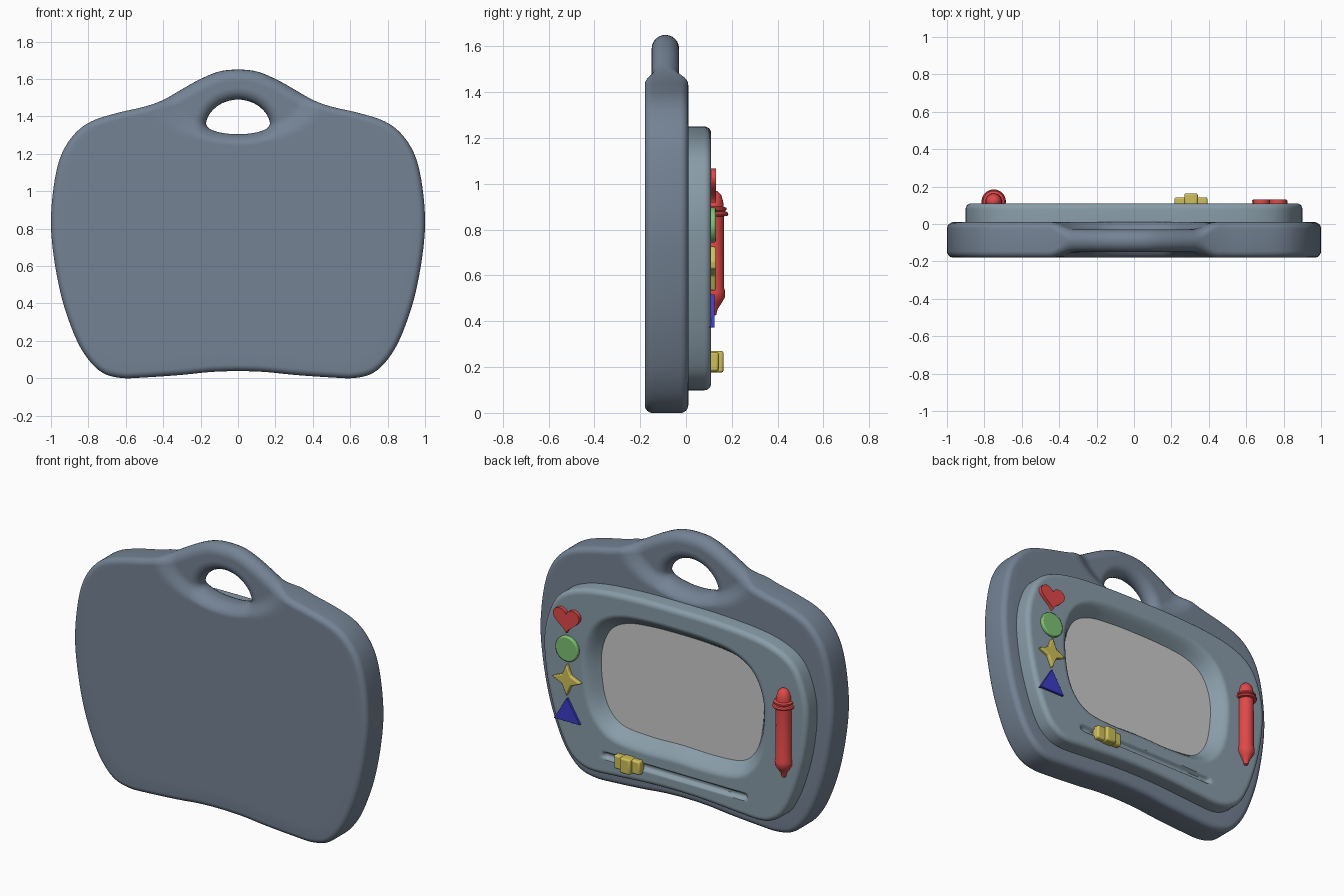
import bpy, bmesh, math
from mathutils import Vector
from math import sin, cos, pi

if "Cube" in bpy.data.objects:
    bpy.data.objects.remove(bpy.data.objects["Cube"])


def paint(ob, rgb):
    m = bpy.data.materials.new(ob.name)
    m.diffuse_color = (*rgb, 1)
    m.use_nodes = True
    m.node_tree.nodes["Principled BSDF"].inputs["Base Color"].default_value = m.diffuse_color
    ob.data.materials.append(m)


def finish(name, bm, rgb=None, angle=40):
    bmesh.ops.remove_doubles(bm, verts=bm.verts, dist=1e-5)
    bmesh.ops.recalc_face_normals(bm, faces=bm.faces)
    me = bpy.data.meshes.new(name)
    bm.to_mesh(me)
    bm.free()
    ob = bpy.data.objects.new(name, me)
    bpy.context.collection.objects.link(ob)
    bpy.ops.object.select_all(action='DESELECT')
    ob.select_set(True)
    bpy.context.view_layer.objects.active = ob
    bpy.ops.object.shade_smooth_by_angle(angle=math.radians(angle))
    if rgb:
        paint(ob, rgb)
    return ob


def smooth_loop(half, k=6):
    """Mirror a right-half outline (top to bottom) and spline it closed."""
    p = [Vector(q) for q in half + [(-x, z) for x, z in half[-2:0:-1]]]
    n, out = len(p), []
    for i in range(n):
        a, b, c, d = (p[(i + j) % n] for j in (-1, 0, 1, 2))
        for s in range(k):
            t = s / k
            out.append(0.5 * (2 * b + (c - a) * t + (2 * a - 5 * b + 4 * c - d) * t * t
                              + (3 * b - a - 3 * c + d) * t ** 3))
    return out


def match(loop, ref, centre):
    """Resample loop so its points lie on the rays from centre to ref."""
    c, out = Vector(centre), []
    for q in ref:
        d = q - c
        for i, a in enumerate(loop):
            e = loop[i - 1] - a
            den = d.x * e.y - d.y * e.x
            if abs(den) < 1e-12:
                continue
            f = a - c
            t = (f.x * e.y - f.y * e.x) / den
            u = (f.x * d.y - f.y * d.x) / den
            if t > 0 and -1e-6 <= u <= 1 + 1e-6:
                out.append(c + d * t)
                break
    return out


def offset(loop, dist):
    """Move a clockwise loop outward by dist (number or list)."""
    out, n = [], len(loop)
    for i, p in enumerate(loop):
        t = (loop[(i + 1) % n] - loop[i - 1]).normalized()
        d = dist[i] if isinstance(dist, list) else dist
        out.append(p + Vector((-t.y, t.x)) * d)
    return out


def skin(bm, rings, closed=False):
    rows = [[bm.verts.new(p) for p in r] for r in rings]
    n = len(rows[0])
    for a, b in zip(rows, rows[1:] + rows[:1] if closed else rows[1:]):
        for i in range(n):
            j = (i + 1) % n
            bm.faces.new((a[i], a[j], b[j], b[i]))


def at_y(loop, y):
    return [Vector((p.x, y, p.y)) for p in loop]


def ease(t):
    t = min(max(t, 0), 1)
    return t * t * (3 - 2 * t)


# Case: thick board thinning into a rounded carry handle
outline = smooth_loop([(0, 1.65), (.1, 1.64), (.2, 1.6), (.3, 1.545), (.4, 1.488), (.5, 1.452),
                       (.65, 1.417), (.78, 1.375), (.87, 1.31), (.94, 1.205), (.98, 1.06), (1, .85),
                       (.985, .65), (.94, .42), (.87, .22), (.8, .1), (.72, .027), (.62, .001),
                       (.5, .004), (.3, .018), (.15, .033), (0, .038)])
hole = smooth_loop([(0, 1.49), (.06, 1.48), (.11, 1.455), (.15, 1.415), (.17, 1.37), (.16, 1.34),
                    (.12, 1.32), (.06, 1.308), (0, 1.305)])
hole = match(hole, outline, (0, 1.4))


def thin(p):
    return 1 - ease((math.hypot(p.x / .47, (p.y - 1.52) / .27) - .7) / .3)


def side_rings(sign):
    def edge(loop, way):
        rad = [.035 + .025 * thin(p) for p in loop]
        res = []
        for k in range(7):
            a = k / 6 * pi / 2
            flat = offset(loop, [way * r * (1 - cos(a)) for r in rad])
            res.append([(p, .095 - .035 * thin(p if k else q) - r + r * sin(a))
                        for p, q, r in zip(flat, loop, rad)])
        return res
    inner, outer = edge(hole, 1), edge(outline, -1)
    mid = []
    for k in range(1, 24):
        ps = [a[0].lerp(b[0], (k / 24) ** 1.5) for a, b in zip(inner[-1], outer[-1])]
        mid.append([(p, .095 - .035 * thin(p)) for p in ps])
    return [[Vector((p.x, -.085 - .005 * thin(p) + sign * max(h, 0), p.y)) for p, h in row]
            for row in inner + mid + outer[::-1]]


bm = bmesh.new()
skin(bm, side_rings(1) + side_rings(-1)[::-1], closed=True)
finish("case", bm, (.175, .225, .295), 60)

# Raised frame with a dished window and a slider groove
rim = smooth_loop([(0, 1.25), (.25, 1.247), (.5, 1.23), (.67, 1.195), (.79, 1.13), (.86, 1.02),
                   (.9, .84), (.88, .6), (.82, .37), (.75, .21), (.68, .135), (.58, .1),
                   (.4, .108), (.2, .122), (0, .127)])
win = smooth_loop([(0, 1.06), (.2, 1.055), (.36, 1.035), (.47, .98), (.53, .88), (.55, .75),
                   (.53, .57), (.48, .46), (.39, .40), (.2, .385), (0, .39)])
win = match(win, rim, (0, .72))


def face_point(p):
    d = math.hypot(max(abs(p.x) - .47, 0), p.y - .225)
    return Vector((p.x, .11 - .022 * (1 - ease((d - .006) / .02)), p.y))


rings = [at_y(rim, 0)]
for k in range(6):
    a = k / 5 * pi / 2
    rings.append(at_y(offset(rim, -.03 * (1 - cos(a))), .08 + .03 * sin(a)))
flat_out, flat_in = offset(rim, -.03), offset(win, .085)
for k in range(1, 32):
    rings.append([face_point(p.lerp(q, k / 32)) for p, q in zip(flat_out, flat_in)])
for k in range(11):
    t = k / 10
    rings.append(at_y(offset(win, .085 * (1 - t)), .11 - .085 * (1 - cos(t * pi * .62)) / (1 - cos(pi * .62))))
rings.append(at_y(win, 0))
bm = bmesh.new()
skin(bm, rings, closed=True)
finish("frame", bm, (.25, .335, .395))

# Drawing screen
bm = bmesh.new()
bm.faces.new([bm.verts.new(p) for p in at_y(offset(win, .004), .032)][::-1])
finish("screen", bm, (.56, .56, .56))


# Shape stamps and slider
def prism(name, pts, top, rgb, bevel=.007, base=.09):
    bm = bmesh.new()
    f = bm.faces.new([bm.verts.new((x, base, z)) for x, z in pts])
    r = bmesh.ops.extrude_face_region(bm, geom=[f])
    for v in r['geom']:
        if isinstance(v, bmesh.types.BMVert):
            v.co.y = top
    ob = finish(name, bm, rgb, 35)
    b = ob.modifiers.new("bevel", 'BEVEL')
    b.width, b.segments, b.limit_method = bevel, 2, 'ANGLE'
    b.angle_limit = math.radians(40)


def ring(x, z, n, radii, a0=pi / 2):
    return [(x + radii[i % len(radii)] * cos(a0 + 2 * pi * i / n),
             z + radii[i % len(radii)] * sin(a0 + 2 * pi * i / n)) for i in range(n)]


X, RED, YELLOW = .725, (.75, .065, .065), (.62, .52, .10)
heart = []
for i in range(40):
    t = 2 * pi * i / 40
    heart.append((X + .0056 * 16 * sin(t) ** 3,
                  1.005 + .0051 * (13 * cos(t) - 5 * cos(2 * t) - 2 * cos(3 * t) - cos(4 * t))))
prism("heart_stamp", heart, .132, RED)
prism("round_stamp", ring(X, .82, 36, [.077]), .13, (.21, .54, .17))
prism("star_stamp", ring(X, .63, 8, [.098, .042]), .132, YELLOW)
prism("triangle_stamp", [(X - .088, .373), (X + .088, .373), (X, .518)], .125, (.045, .045, .58), .002)
for nm, w, h, top in (("slider_base", .088, .042, .143), ("slider_grip", .036, .047, .164)):
    prism(nm, [(.305 + a * w, .223 + b * h) for a, b in ((-1, -1), (1, -1), (1, 1), (-1, 1))],
          top, YELLOW, .01)

# Pen
profile = [(0, .422), (.012, .428), (.018, .453), (.036, .48), (.05, .505), (.051, .53), (.046, .547),
           (.045, .858), (.062, .86), (.065, .868), (.06, .877), (.05, .88), (.057, .886), (.057, .895),
           (.044, .9), (.042, .925), (.034, .95), (.018, .968), (0, .972)]
bm = bmesh.new()
skin(bm, [[Vector((-.75 + r * cos(2 * pi * i / 32), .12 + r * sin(2 * pi * i / 32), z))
           for i in range(32)] for r, z in profile])
finish("pen", bm, RED)
